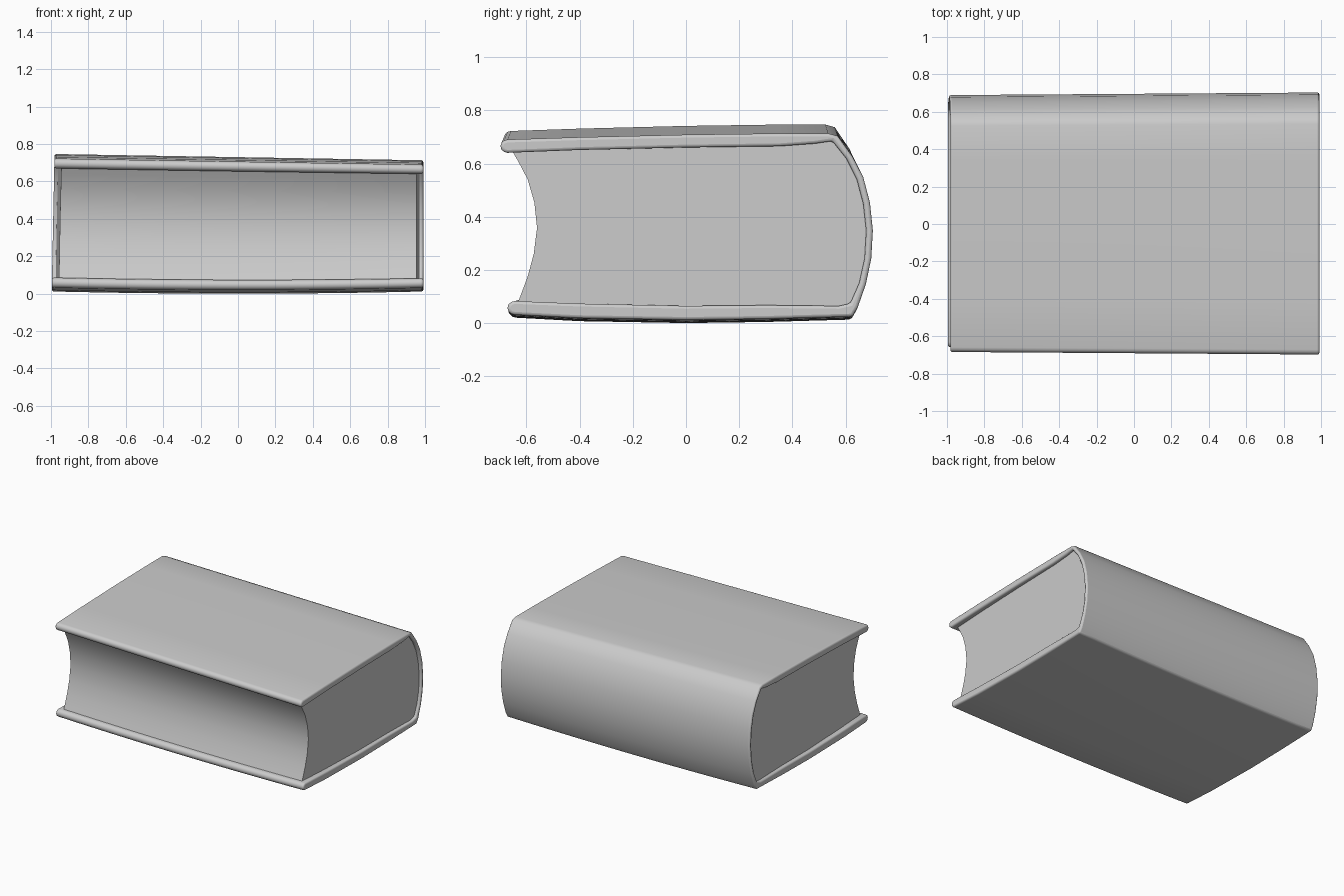
import bpy, bmesh, math

cube = bpy.data.objects.get("Cube")
if cube:
    bpy.data.objects.remove(cube, do_unlink=True)

# One plain grey for the whole book
grey = bpy.data.materials.new("plain grey")
grey.use_nodes = True
color = (0.6, 0.6, 0.6, 1)
grey.diffuse_color = color
grey.node_tree.nodes["Principled BSDF"].inputs["Base Color"].default_value = color

HEIGHT = 0.73


def settle(x, y, z):
    """Slight sag and skew of a well-used book."""
    up = z / HEIGHT
    if x < 0:
        x -= 0.015 * (1 - up)
    z += -0.017 * x * up + 0.012 * x * x * (1 - up)
    return x, y * (1 + 0.01 * x), z


def extrude_profile(name, profile, half_width, steps=16, round_width=0.0):
    """Sweep a closed y-z profile along x; half_width gives the end at each y."""
    bm = bmesh.new()
    rings = []
    for i in range(steps + 1):
        t = 2 * i / steps - 1
        rings.append([bm.verts.new(settle(t * half_width(y) + 0.005, y, z)) for y, z in profile])
    n = len(profile)
    for a, b in zip(rings, rings[1:]):
        for j in range(n):
            k = (j + 1) % n
            bm.faces.new((a[j], a[k], b[k], b[j]))
    bm.faces.new(rings[0])
    bm.faces.new(rings[-1])
    bmesh.ops.recalc_face_normals(bm, faces=bm.faces)
    mesh = bpy.data.meshes.new(name)
    bm.to_mesh(mesh)
    bm.free()
    mesh.materials.append(grey)
    obj = bpy.data.objects.new(name, mesh)
    bpy.context.collection.objects.link(obj)
    if round_width:
        bevel = obj.modifiers.new("soft edges", "BEVEL")
        bevel.width = round_width
        bevel.segments = 3
        bevel.limit_method = "ANGLE"
        bevel.angle_limit = math.radians(50)
    bpy.ops.object.select_all(action="DESELECT")
    obj.select_set(True)
    bpy.context.view_layer.objects.active = obj
    bpy.ops.object.shade_smooth_by_angle(angle=math.radians(40))
    return obj


def round_nose(y, z, radius, steps=6):
    """Half circle for the front edge of a board, from its underside up."""
    return [(y - radius * math.sin(math.pi * i / steps),
             z - radius * math.cos(math.pi * i / steps)) for i in range(steps + 1)]


# Cover: two boards joined by a rounded spine, traced as one C-shaped profile
top_outside = [(-0.4, 0.715), (0, 0.725), (0.35, 0.73), (0.53, 0.73), (0.565, 0.72)]
spine_outside = [(0.62, 0.64), (0.66, 0.56), (0.685, 0.46), (0.696, 0.35),
                 (0.69, 0.24), (0.67, 0.14), (0.64, 0.05), (0.62, 0.013)]
bottom_outside = [(0.3, 0.004), (0, 0), (-0.4, 0.007)]
bottom_inside = [(-0.4, 0.064), (0, 0.055), (0.3, 0.058), (0.57, 0.055)]
spine_inside = [(0.612, 0.065), (0.645, 0.145), (0.665, 0.24), (0.671, 0.35),
                (0.66, 0.455), (0.636, 0.55), (0.598, 0.63), (0.545, 0.7)]
top_inside = [(0.48, 0.69), (0.35, 0.68), (0, 0.675), (-0.4, 0.665)]
cover_profile = (round_nose(-0.665, 0.68, 0.026) + top_outside + spine_outside
                 + bottom_outside + round_nose(-0.638, 0.047, 0.027)
                 + bottom_inside + spine_inside + top_inside)
extrude_profile("cover", cover_profile, lambda y: 0.986, round_width=0.011)

# Page block: hollow fore edge, back tucked into the spine
fore_edge = [(-0.63, 0.06), (-0.615, 0.1), (-0.59, 0.17), (-0.567, 0.26), (-0.555, 0.36),
             (-0.565, 0.46), (-0.59, 0.55), (-0.625, 0.62), (-0.65, 0.665)]
pages_profile = (fore_edge + [(0, 0.69), (0.35, 0.7), (0.54, 0.708)]
                 + [(y + 0.008, z) for y, z in reversed(spine_inside[:-1])]
                 + [(0.57, 0.04), (0, 0.04)])
extrude_profile("pages", pages_profile, lambda y: 0.957 + 0.014 * y)
